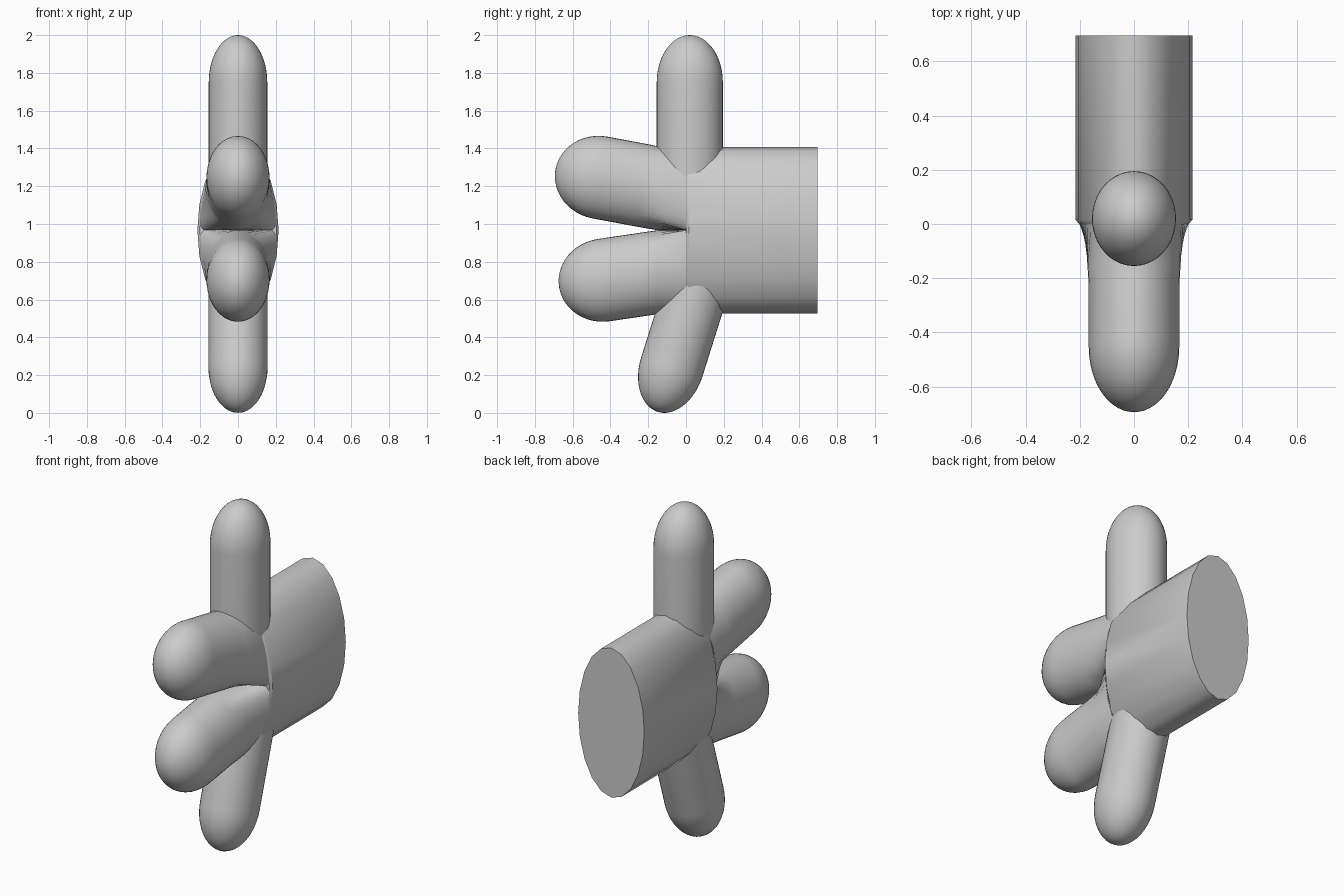
import bpy, bmesh, math
from mathutils import Vector

cube = bpy.data.objects.get("Cube")
if cube:
    bpy.data.objects.remove(cube)

# One grey material for the whole hand
grey = bpy.data.materials.new("plain grey")
grey.use_nodes = True
grey.diffuse_color = (0.6, 0.6, 0.6, 1)
grey.node_tree.nodes["Principled BSDF"].inputs["Base Color"].default_value = (0.6, 0.6, 0.6, 1)

SIDES = 40
MID = 0.967                      # height of the palm axis
PALM_X, PALM_Z = 0.215, 0.44     # palm half sizes
ANGLES = [math.tau * i / SIDES for i in range(SIDES)]


def loft(name, rings, cap_start=False, cap_end=False):
    """Skin a list of equal rings into one smooth object."""
    bm = bmesh.new()
    loops = [[bm.verts.new(p) for p in ring] for ring in rings]
    for a, b in zip(loops, loops[1:]):
        for i in range(len(a)):
            j = (i + 1) % len(a)
            bm.faces.new((a[i], a[j], b[j], b[i]))
    if cap_start:
        bm.faces.new(loops[0])
    if cap_end:
        bm.faces.new(loops[-1])
    bmesh.ops.recalc_face_normals(bm, faces=bm.faces)
    mesh = bpy.data.meshes.new(name)
    bm.to_mesh(mesh)
    bm.free()
    mesh.materials.append(grey)
    obj = bpy.data.objects.new(name, mesh)
    bpy.context.collection.objects.link(obj)
    bpy.ops.object.select_all(action='DESELECT')
    obj.select_set(True)
    bpy.context.view_layer.objects.active = obj
    bpy.ops.object.shade_smooth_by_angle(angle=math.radians(40))
    return obj


def ellipse(center, side, half_x, half_side, angles=ANGLES):
    """Ring spanned by the x axis and the given side direction."""
    return [center + Vector((half_x * math.cos(t), 0, 0)) + side * (half_side * math.sin(t))
            for t in angles]


def digit_rings(start, dome, half_x, half_side, dome_len):
    """Straight shaft from start to dome, ending in a rounded tip."""
    axis = (dome - start).normalized()
    side = axis.cross(Vector((1, 0, 0)))
    if side.z < -0.5:
        side = -side
    rings = [ellipse(start, side, half_x, half_side)]
    for k in range(13):
        a = math.radians(89 * k / 12)
        rings.append(ellipse(dome + axis * (dome_len * math.sin(a)), side,
                             half_x * math.cos(a), half_side * math.cos(a)))
    return rings


def half_palm(y, sign):
    """Upper or lower half outline of the palm, closed by a flat line."""
    ring = []
    for t in ANGLES:
        d = (math.degrees(t) * sign + 50) % 360
        if d <= 280:
            phi = math.pi * d / 280
            x, z = math.cos(phi), math.sin(phi)
        else:
            x, z = -1 + 2 * (d - 280) / 80, 0
        ring.append(Vector((x * 0.202, y, MID + sign * z * PALM_Z)))
    return ring


# Palm and wrist: an oval tube with a flat back and a narrowed front rim
UP = Vector((0, 0, 1))
palm_angles = [math.tau * i / 20 for i in range(20)]
loft("palm", [ellipse(Vector((0, y, MID)), UP, hx, PALM_Z, palm_angles)
              for y, hx in ((0.695, PALM_X), (0.015, PALM_X), (0, 0.202))], cap_start=True)

# Two fingers growing out of the palm halves
for name, sign, dome in (("upper_finger", 1, Vector((0, -0.455, 1.246))),
                         ("lower_finger", -1, Vector((0, -0.435, 0.703)))):
    root = Vector((0, -0.15, MID + sign * 0.222))
    shaft = root.lerp(dome, 0.25)
    rings = [half_palm(0, sign), ellipse(root, UP, 0.172, 0.222)]
    rings += digit_rings(shaft, dome, 0.167, 0.22, 0.24)
    loft(name, rings, cap_end=True)

# Outer digits, rooted inside the palm
loft("top_digit", digit_rings(Vector((0, 0.02, 1.1)), Vector((0, 0.02, 1.75)),
                              0.155, 0.175, 0.25), True, True)
loft("bottom_digit", digit_rings(Vector((0, 0.07, 0.704)), Vector((0, -0.075, 0.244)),
                                 0.157, 0.17, 0.25), True, True)
